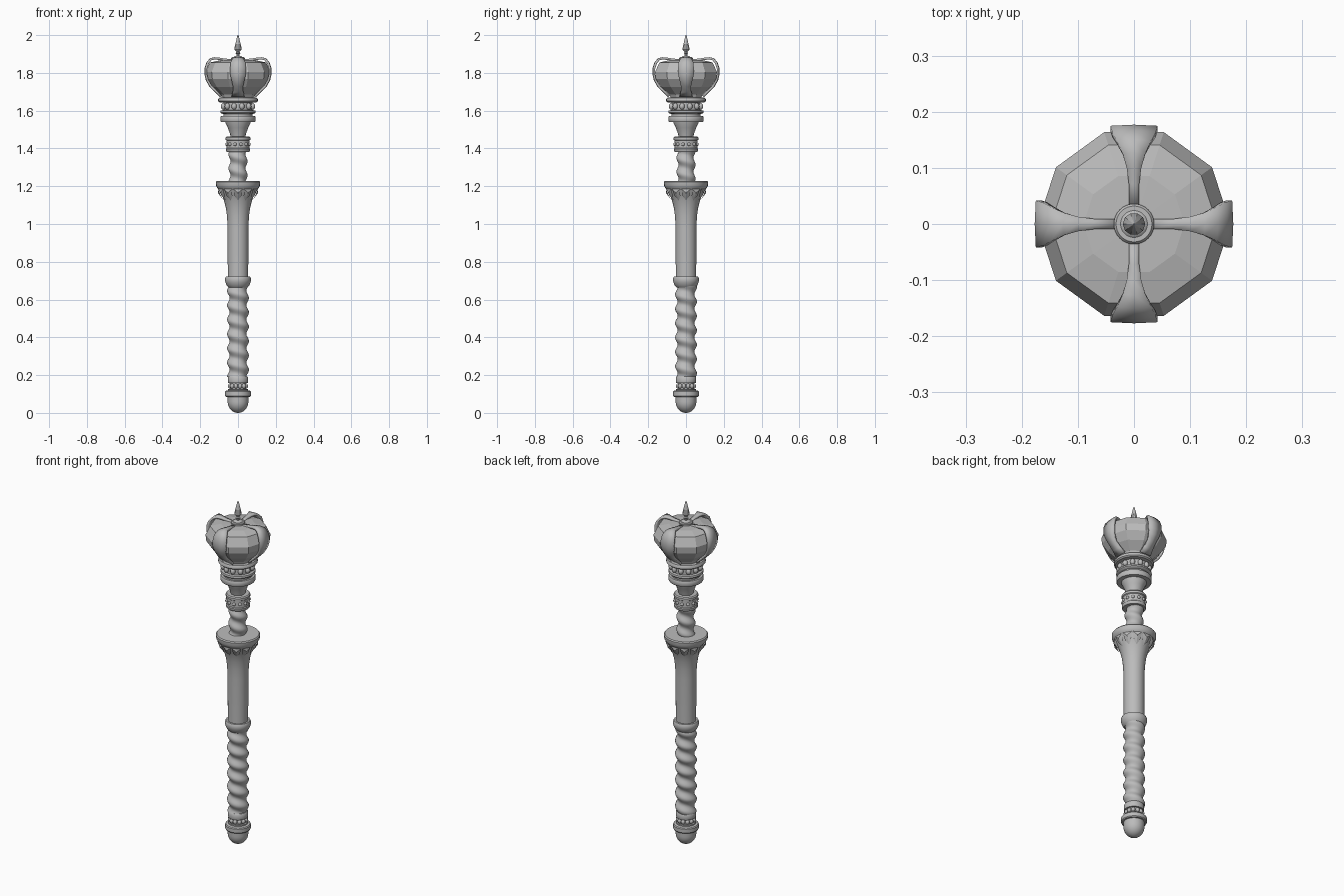
import bpy, bmesh, math
from mathutils import Vector, Matrix

if "Cube" in bpy.data.objects:
    bpy.data.objects.remove(bpy.data.objects["Cube"])

metal = bpy.data.materials.new("grey_metal")
metal.use_nodes = True
GREY = (0.5, 0.5, 0.5, 1)
metal.diffuse_color = GREY
metal.node_tree.nodes["Principled BSDF"].inputs["Base Color"].default_value = GREY


def finish(name, bm, angle=35):
    bmesh.ops.recalc_face_normals(bm, faces=bm.faces)
    mesh = bpy.data.meshes.new(name)
    bm.to_mesh(mesh)
    bm.free()
    mesh.materials.append(metal)
    ob = bpy.data.objects.new(name, mesh)
    bpy.context.collection.objects.link(ob)
    bpy.ops.object.select_all(action="DESELECT")
    ob.select_set(True)
    bpy.context.view_layer.objects.active = ob
    if angle:
        bpy.ops.object.shade_smooth_by_angle(angle=math.radians(angle))
    return ob


def turned(name, profile, sides=32, angle=35, shape=None):
    """Closed solid of revolution; shape(radius, turn, z) may vary the radius."""
    bm = bmesh.new()
    rings = []
    for r, z in profile:
        ring = []
        for i in range(sides):
            t = math.tau * i / sides
            q = shape(r, t, z) if shape else r
            ring.append(bm.verts.new((q * math.cos(t), q * math.sin(t), z)))
        rings.append(ring)
    for a, b in zip(rings, rings[1:]):
        for i in range(sides):
            j = (i + 1) % sides
            bm.faces.new((a[i], a[j], b[j], b[i]))
    bm.faces.new(rings[0])
    bm.faces.new(rings[-1])
    return finish(name, bm, angle)


def twisted(name, z0, z1, radius, depth, pitch):
    """Shaft with one spiral ridge."""
    steps = int((z1 - z0) / pitch * 12)
    profile = [(radius, z0 + (z1 - z0) * i / steps) for i in range(steps + 1)]
    turned(name, profile, 28, 60, lambda r, t, z: r + depth * math.cos(t + math.tau * z / pitch))


def beads(name, count, ring, z, size, stretch=1.0):
    bm = bmesh.new()
    for i in range(count):
        t = math.tau * (i + 0.5) / count
        place = Matrix.Translation((ring * math.cos(t), ring * math.sin(t), z))
        bmesh.ops.create_uvsphere(bm, u_segments=12, v_segments=8, radius=size,
                                  matrix=place @ Matrix.Diagonal((1, 1, stretch, 1)))
    finish(name, bm, 60)


# Pommel and lower beaded band
dome = [(0.055 * math.sin(a), 0.06 - 0.06 * math.cos(a))
        for a in [math.pi / 2 * i / 8 for i in range(1, 9)]]
turned("pommel", [(0.004, 0)] + dome + [(0.055, 0.085), (0.064, 0.085), (0.068, 0.09),
       (0.068, 0.112), (0.064, 0.117), (0.052, 0.12), (0.052, 0.127), (0.042, 0.127),
       (0.042, 0.157), (0.052, 0.157), (0.054, 0.165), (0.054, 0.185), (0.05, 0.192), (0.04, 0.192)])
beads("pommel_beads", 12, 0.044, 0.142, 0.011, 1.2)

# Spiral grip and its collar
twisted("grip", 0.19, 0.69, 0.051, 0.007, 0.076)
turned("grip_collar", [(0.05, 0.665), (0.06, 0.675), (0.066, 0.69), (0.069, 0.7),
       (0.068, 0.714), (0.064, 0.722), (0.054, 0.722)])

# Plain shaft flaring into a round guard
turned("shaft", [(0.054, 0.715), (0.055, 0.98), (0.058, 1.04), (0.064, 1.085), (0.074, 1.125),
       (0.086, 1.155), (0.1, 1.18), (0.105, 1.195)], angle=50)
turned("guard", [(0.1, 1.18), (0.11, 1.192), (0.116, 1.204), (0.117, 1.222), (0.112, 1.228), (0.04, 1.228)])

# Pointed leaves hanging below the guard
bm = bmesh.new()
for i in range(12):
    spin = Matrix.Rotation(math.tau * i / 12, 4, "Z")
    pts = [(0.106, -0.025, 1.185), (0.106, 0.025, 1.185), (0.09, 0.017, 1.148),
           (0.076, 0, 1.125), (0.09, -0.017, 1.148)]
    rim = [bm.verts.new(spin @ Vector(p)) for p in pts]
    mid = bm.verts.new(spin @ Vector((0.107, 0, 1.165)))
    for k in range(5):
        bm.faces.new((rim[k], rim[(k + 1) % 5], mid))
finish("guard_leaves", bm, 20)

# Upper spiral neck and beaded collar
twisted("neck", 1.22, 1.4, 0.045, 0.006, 0.074)
turned("neck_collar", [(0.04, 1.38), (0.06, 1.382), (0.064, 1.388), (0.064, 1.398), (0.06, 1.402),
       (0.06, 1.442), (0.065, 1.446), (0.065, 1.458), (0.06, 1.464), (0.04, 1.464)])
beads("neck_beads", 12, 0.06, 1.422, 0.009)

# Cup below the head, with plate and beaded band
turned("cup", [(0.038, 1.46), (0.043, 1.48), (0.054, 1.51), (0.066, 1.535), (0.068, 1.545)], 16)
turned("cup_plate", [(0.065, 1.54), (0.09, 1.54), (0.093, 1.545), (0.093, 1.566), (0.09, 1.571),
       (0.078, 1.571), (0.078, 1.583), (0.088, 1.585), (0.094, 1.591), (0.092, 1.601),
       (0.077, 1.603), (0.077, 1.642), (0.098, 1.644), (0.105, 1.65), (0.105, 1.66),
       (0.1, 1.668), (0.085, 1.67)])
beads("cup_beads", 12, 0.08, 1.623, 0.014, 1.25)

# Faceted jewel head
gem = turned("jewel_head", [(0.082, 1.66), (0.092, 1.685), (0.138, 1.725), (0.168, 1.768),
             (0.172, 1.805), (0.148, 1.855), (0.09, 1.868), (0.02, 1.87)], 10, 0)
bm = bmesh.new()
bm.from_mesh(gem.data)
bmesh.ops.triangulate(bm, faces=[f for f in bm.faces if f.calc_center_median().z < 1.77])
bm.to_mesh(gem.data)
bm.free()

# Four flared straps over the jewel: radius, height, half width
path = [(0.03, 1.872, 0.009), (0.07, 1.876, 0.009), (0.1, 1.881, 0.013), (0.125, 1.883, 0.02),
        (0.148, 1.876, 0.03), (0.165, 1.855, 0.039), (0.175, 1.825, 0.042), (0.175, 1.79, 0.041),
        (0.168, 1.76, 0.034), (0.148, 1.725, 0.026), (0.12, 1.698, 0.028), (0.095, 1.672, 0.034)]
bm = bmesh.new()
for i in range(4):
    spin = Matrix.Rotation(math.pi / 2 * i, 4, "Z")
    rows = [[bm.verts.new(spin @ Vector((r + lift, w * s, z))) for s, lift in ((-1, 0), (0, 0.002), (1, 0))]
            for r, z, w in path]
    for a, b in zip(rows, rows[1:]):
        for k in (0, 1):
            bm.faces.new((a[k], a[k + 1], b[k + 1], b[k]))
straps = finish("head_straps", bm, 40)
solid = straps.modifiers.new("thickness", "SOLIDIFY")
solid.thickness = 0.012
solid.offset = -1

# Cap ring and spike
turned("cap_ring", [(0.036, 1.862), (0.036, 1.878), (0.032, 1.883), (0.024, 1.883), (0.018, 1.888), (0.006, 1.89)])
turned("spike", [(0.008, 1.88), (0.008, 1.9), (0.013, 1.905), (0.008, 1.911), (0.02, 1.924),
       (0.018, 1.935), (0.004, 1.995), (0.001, 2)], 10, 25)
